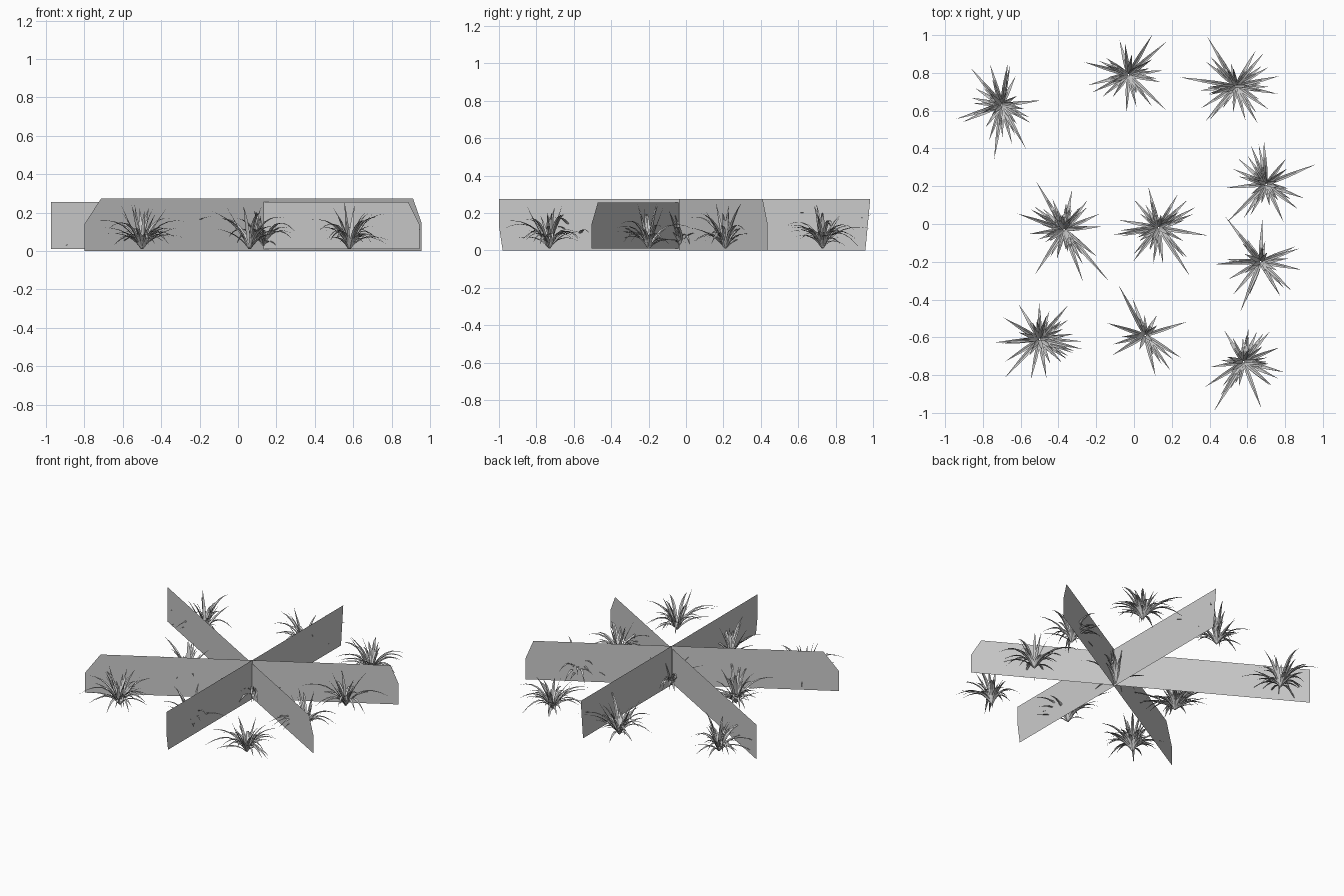
import bpy, bmesh, math, random
from mathutils import Vector

cube = bpy.data.objects.get("Cube")
if cube:
    bpy.data.objects.remove(cube, do_unlink=True)
random.seed(4)


def material(name, rgb):
    mat = bpy.data.materials.new(name)
    mat.use_nodes = True
    mat.diffuse_color = (*rgb, 1)
    mat.node_tree.nodes["Principled BSDF"].inputs["Base Color"].default_value = (*rgb, 1)
    return mat


def finish(bm, name, mat):
    mesh = bpy.data.meshes.new(name)
    bm.to_mesh(mesh)
    bm.free()
    mesh.materials.append(mat)
    obj = bpy.data.objects.new(name, mesh)
    bpy.context.collection.objects.link(obj)


GREY = material("soft_grey", (0.6, 0.6, 0.6))


# Three thin upright cards crossing at one shared line
def card(name, start, end, outline):
    """Outline points are (fraction along the card, height)."""
    a, b = Vector(start), Vector(end)
    bm = bmesh.new()
    bm.faces.new([bm.verts.new((*a.lerp(b, t), z)) for t, z in outline])
    finish(bm, name, GREY)


card("long_card", (-0.8, -0.575), (0.955, 0.435),
     [(0, 0), (1, 0), (1, 0.15), (0.975, 0.275), (0.05, 0.275), (0, 0.14)])
card("cross_card", (0.137, -1), (0.137, 0.985),
     [(0.01, 0), (0.987, 0), (1, 0.275), (0, 0.275), (0, 0.13)])
card("diagonal_card", (-0.975, 0.6), (0.945, -0.505),
     [(0, 0.01), (1, 0.01), (1, 0.14), (0.97, 0.255), (0, 0.255)])


# Folded, tapering grass blade that arches outwards
def blade(bm, origin, angle, reach, rise, tip, width, steps=6):
    out = Vector((math.cos(angle), math.sin(angle), 0))
    side = Vector((-out.y, out.x, 0))
    up = Vector((0, 0, 1))
    foot = origin + out * 0.004
    rows = []
    for i in range(steps):
        t = i / steps
        p = foot + out * reach * (0.7 * t * (1 - t) + t * t) + up * (2 * rise * t * (1 - t) + tip * t * t)
        w = width * (0.6 + 1.7 * t * (1 - t)) * (1 - t ** 3)
        lift = up * w * 0.3 - out * w * 0.2
        rows.append([bm.verts.new(q) for q in (p - side * w + lift, p, p + side * w + lift)])
    for low, high in zip(rows, rows[1:]):
        for j in (0, 1):
            bm.faces.new((low[j], low[j + 1], high[j + 1], high[j]))
    end = bm.verts.new(foot + out * reach + up * tip)
    for j in (0, 1):
        bm.faces.new((rows[-1][j], rows[-1][j + 1], end))


# Tufts: x, y, number of short blades, then (degrees, reach in hundredths) of long blades
TUFTS = [
    (-0.70, 0.63, 34, [(197, 25), (262, 29), (299, 26), (82, 22), (130, 25)]),
    (-0.03, 0.79, 28, [(59, 25), (317, 27), (164, 24), (41, 26), (206, 21)]),
    (0.54, 0.73, 34, [(120, 30), (171, 30), (13, 23), (229, 24), (50, 22)]),
    (0.70, 0.21, 24, [(22, 28), (93, 23), (224, 29), (322, 21), (164, 15)]),
    (-0.37, -0.03, 50, [(311, 36), (120, 29), (290, 29), (161, 26), (237, 28)]),
    (0.13, -0.02, 34, [(351, 26), (303, 30), (189, 24), (233, 22), (44, 21)]),
    (0.67, -0.20, 24, [(128, 30), (248, 28), (317, 22), (183, 24), (19, 21)]),
    (-0.50, -0.61, 42, [(347, 23), (228, 27), (184, 23), (50, 23), (149, 22)]),
    (0.06, -0.59, 14, [(118, 30), (328, 22), (284, 22), (162, 21), (211, 20)]),
    (0.58, -0.73, 32, [(239, 30), (291, 26), (22, 20), (213, 24), (320, 19)]),
]
for n, (x, y, count, spikes) in enumerate(TUFTS, 1):
    bm = bmesh.new()
    base = Vector((x, y, 0.01))
    for degrees, reach in spikes:
        blade(bm, base, math.radians(degrees), reach / 100, random.uniform(0.14, 0.21),
              random.uniform(0.09, 0.2), 0.0115)
    for i in range(count):
        angle = math.tau * (i + random.uniform(-0.4, 0.4)) * 0.382
        if i % 4 == 0:
            reach, tip = random.uniform(0.04, 0.15), random.uniform(0.17, 0.25)
        else:
            reach, tip = random.uniform(0.1, 0.23), random.uniform(0.01, 0.12)
        blade(bm, base, angle, reach, random.uniform(0.07, 0.16), tip, 0.011)
    finish(bm, f"grass_tuft_{n}", GREY)
